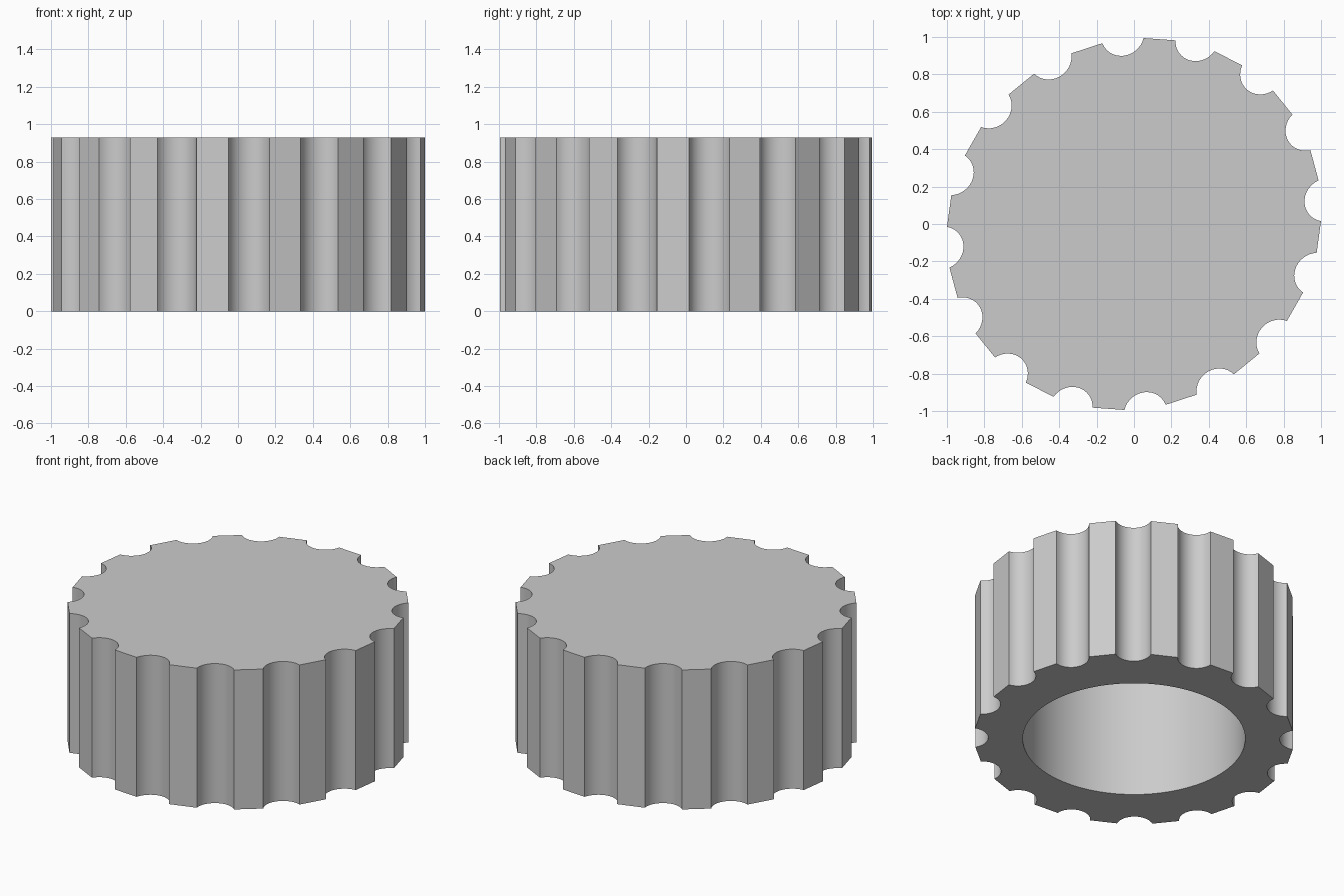
import bpy, bmesh
from math import radians, cos, sin, asin, tau
from mathutils import Matrix, Vector

if "Cube" in bpy.data.objects:
    bpy.data.objects.remove(bpy.data.objects["Cube"])

HEIGHT, SOCKET_DEPTH, SOCKET_RADIUS = 0.93, 0.84, 0.672
FLUTES, FLUTE_RADIUS, FLUTE_CENTRE = 16, 0.115, 1.025
HALF_WIDTH, ARC_STEPS = 0.11, 16
PHASE = radians(8.3)

# Slightly oval rim: a unit circle stretched along one diagonal
turn = Matrix.Rotation(radians(42), 3, 'Z')
oval = turn @ Matrix.Diagonal((1.033, 0.966, 1))


def fluted_profile():
    """Rim outline: straight lands between round scooped flutes."""
    points = []
    sweep = asin(HALF_WIDTH / FLUTE_RADIUS)
    for k in range(FLUTES):
        spin = Matrix.Rotation(PHASE + tau * k / FLUTES, 3, 'Z')
        for i in range(ARC_STEPS + 1):
            a = sweep * (1 - 2 * i / ARC_STEPS)
            p = Vector((FLUTE_CENTRE - FLUTE_RADIUS * cos(a),
                        -FLUTE_RADIUS * sin(a), 0))
            points.append(oval @ spin @ p)
    return points


def circle_profile(radius, count):
    return [Vector((radius * cos(tau * i / count), radius * sin(tau * i / count), 0))
            for i in range(count)]


def wall(bm, profile, z0, z1):
    """Closed vertical wall; returns its lower and upper vertex rings."""
    rings = [[bm.verts.new((p.x, p.y, z)) for p in profile] for z in (z0, z1)]
    low, high = rings
    for i in range(len(profile)):
        j = (i + 1) % len(profile)
        bm.faces.new((low[i], low[j], high[j], high[i]))
    return low, high


def ring_edges(bm, ring):
    return [bm.edges.get((v, ring[i - 1])) for i, v in enumerate(ring)]


bm = bmesh.new()
# Outer grip wall and flat top
outer_low, outer_high = wall(bm, fluted_profile(), 0, HEIGHT)
bm.faces.new(outer_high)
# Blind round socket open underneath
inner_low, inner_high = wall(bm, circle_profile(SOCKET_RADIUS, 96), 0, SOCKET_DEPTH)
bm.faces.new(inner_high)
# Flat annular underside
bmesh.ops.triangle_fill(bm, use_beauty=True, use_dissolve=False,
                        edges=ring_edges(bm, outer_low) + ring_edges(bm, inner_low))
bmesh.ops.recalc_face_normals(bm, faces=bm.faces)

mesh = bpy.data.meshes.new("fluted_cap")
bm.to_mesh(mesh)
bm.free()
cap = bpy.data.objects.new("fluted_cap", mesh)
bpy.context.collection.objects.link(cap)

# Plain grey plastic
grey = bpy.data.materials.new("plain_grey")
grey.use_nodes = True
colour = (0.6, 0.6, 0.6, 1)
grey.diffuse_color = colour
grey.node_tree.nodes["Principled BSDF"].inputs["Base Color"].default_value = colour
mesh.materials.append(grey)

# Smooth curved walls, crisp corners
bpy.context.view_layer.objects.active = cap
cap.select_set(True)
bpy.ops.object.shade_smooth_by_angle(angle=radians(25))
